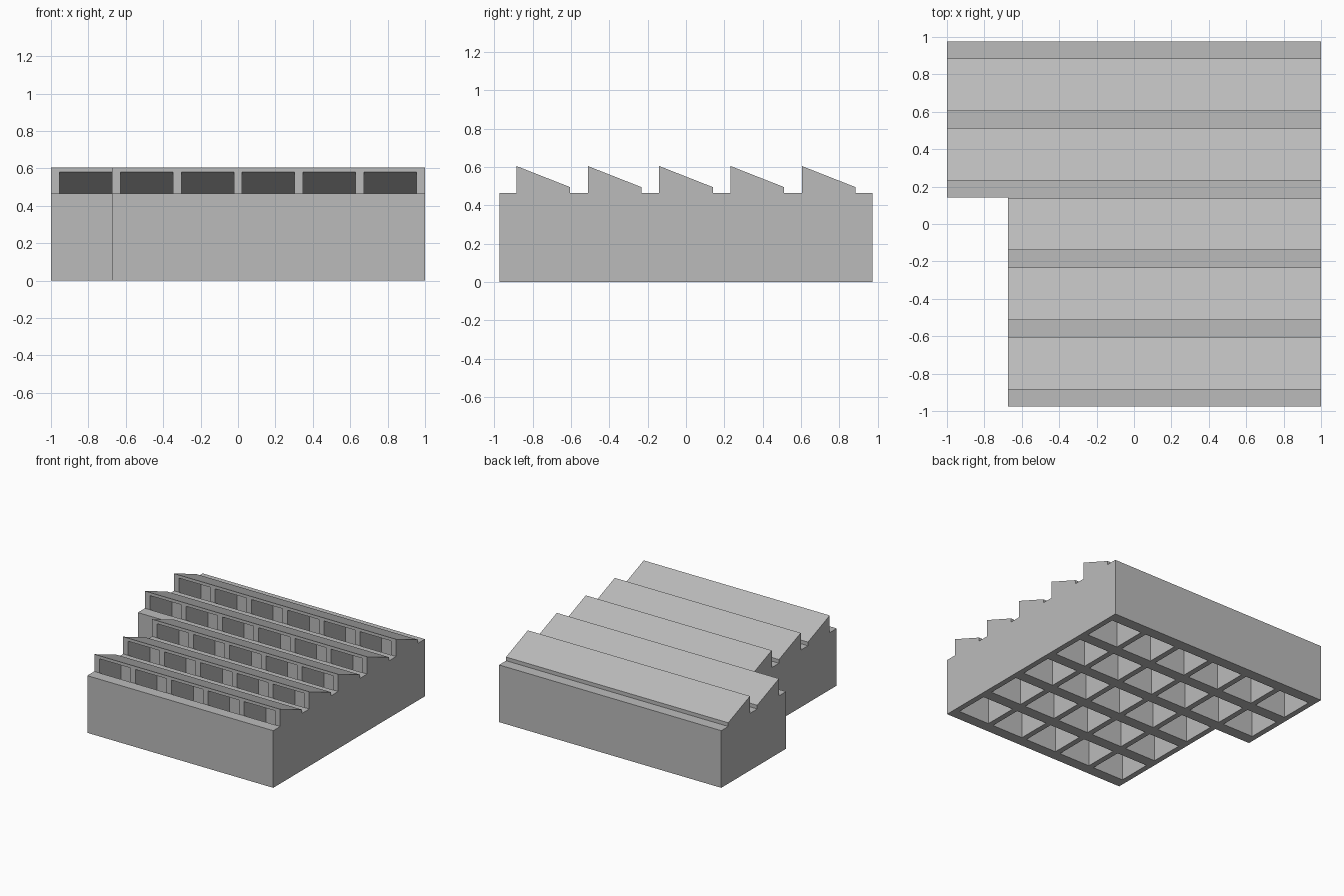
import bpy, bmesh

if "Cube" in bpy.data.objects:
    bpy.data.objects.remove(bpy.data.objects["Cube"])

# Overall dimensions
COLS, ROWS = 6, 5
HALF_X, HALF_Y = 1.0, 0.975
BASE_Z, PEAK_Z, LOW_Z = 0.465, 0.605, 0.495
SOFFIT_Z = 0.58                            # top of the window openings
RIB_X = 0.045                              # webs between bays
PITCH_X = (2 * HALF_X - RIB_X) / COLS
TOOTH, PITCH_Y = 0.28, 0.3725              # depth and spacing of roof teeth
NOTCH_ROWS = 3                             # rows missing from the left column
tooth_start = [-0.885 + r * PITCH_Y for r in range(ROWS)]

grey = bpy.data.materials.new("mid_grey")
grey.diffuse_color = (0.5, 0.5, 0.5, 1)
grey.use_nodes = True
grey.node_tree.nodes["Principled BSDF"].inputs["Base Color"].default_value = grey.diffuse_color


def add_prism(bm, profile, x0, x1):
    """Extrude a (y, z) profile along x."""
    face = bm.faces.new([bm.verts.new((x0, y, z)) for y, z in profile])
    ext = bmesh.ops.extrude_face_region(bm, geom=[face])
    moved = [v for v in ext["geom"] if isinstance(v, bmesh.types.BMVert)]
    bmesh.ops.translate(bm, verts=moved, vec=(x1 - x0, 0, 0))


def make_object(name, bm):
    bmesh.ops.recalc_face_normals(bm, faces=bm.faces)
    mesh = bpy.data.meshes.new(name)
    bm.to_mesh(mesh)
    bm.free()
    mesh.materials.append(grey)
    obj = bpy.data.objects.new(name, mesh)
    bpy.context.collection.objects.link(obj)
    return obj


def cut(target, cutter):
    cutter.hide_render = True
    mod = target.modifiers.new("cut", "BOOLEAN")
    mod.operation = "DIFFERENCE"
    mod.solver = "EXACT"
    mod.object = cutter
    bpy.context.view_layer.objects.active = target
    bpy.ops.object.modifier_apply(modifier=mod.name)
    bpy.data.objects.remove(cutter)


# Solid block with sawtooth top
profile = [(-HALF_Y, 0), (-HALF_Y, BASE_Z)]
for y in tooth_start:
    profile += [(y, BASE_Z), (y, PEAK_Z), (y + TOOTH, LOW_Z), (y + TOOTH, BASE_Z)]
profile += [(HALF_Y, BASE_Z), (HALF_Y, 0)]
bm = bmesh.new()
add_prism(bm, profile, -HALF_X, HALF_X)
roof = make_object("sawtooth_roof", bm)

# Corner notch at front left
notch_y = tooth_start[NOTCH_ROWS - 1] + TOOTH + 0.001
bm = bmesh.new()
add_prism(bm, [(-1.2, -0.2), (-1.2, 0.8), (notch_y, 0.8), (notch_y, -0.2)],
          -1.2, -HALF_X + PITCH_X)
cut(roof, make_object("notch_cutter", bm))

# Light shafts: open below, sloped soffit above, window to the front
bm = bmesh.new()
for c in range(COLS):
    x0 = -HALF_X + RIB_X + c * PITCH_X
    for r, y in enumerate(tooth_start):
        if c == 0 and r < NOTCH_ROWS:
            continue
        add_prism(bm, [(y, -0.1), (y, BASE_Z), (y - 0.04, BASE_Z + 0.02),
                       (y - 0.04, SOFFIT_Z), (y, SOFFIT_Z),
                       (y + TOOTH, BASE_Z), (y + TOOTH, -0.1)],
                  x0, x0 + PITCH_X - RIB_X)
cut(roof, make_object("shaft_cutter", bm))
